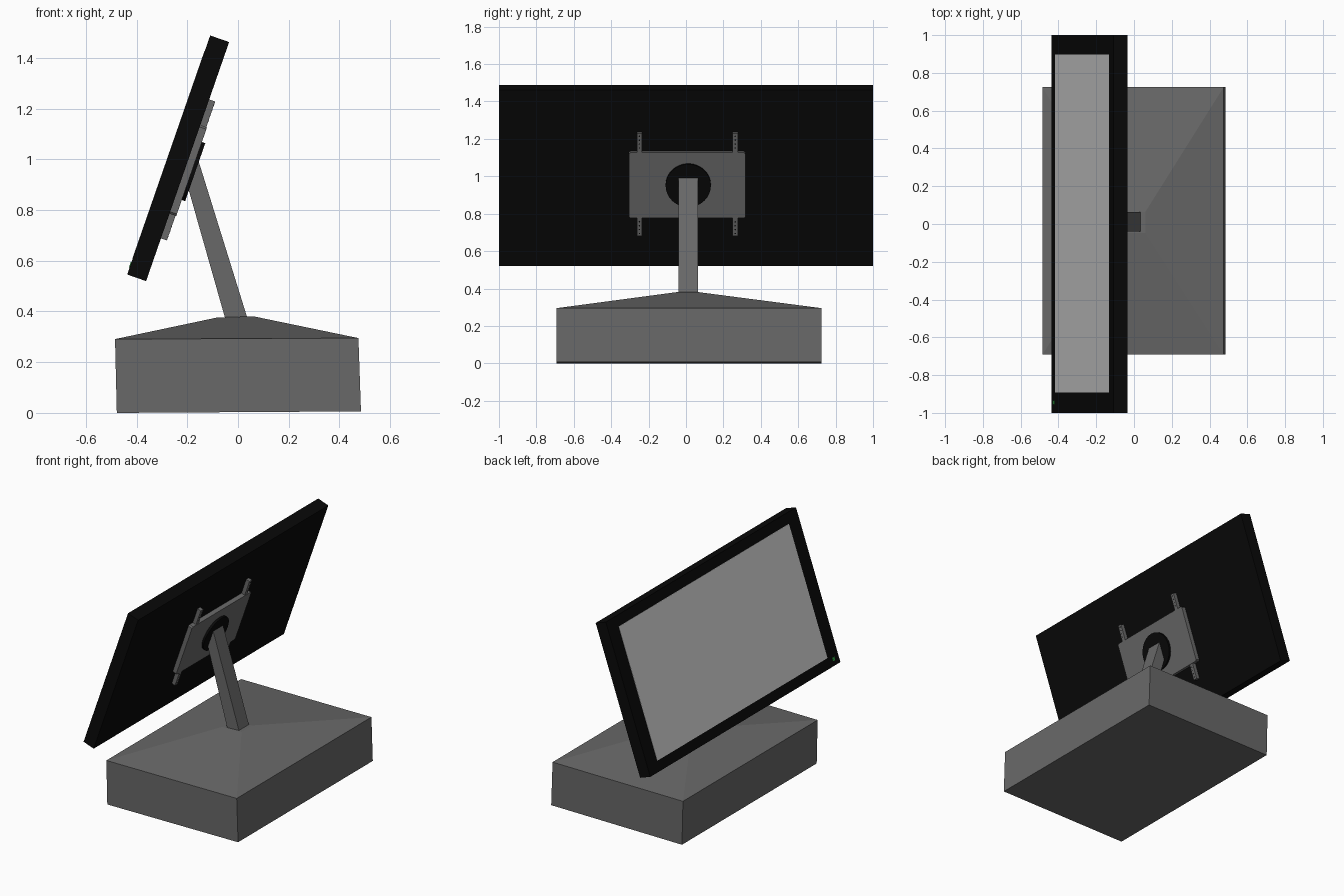
import bpy, bmesh, math
from mathutils import Matrix

if "Cube" in bpy.data.objects:
    bpy.data.objects.remove(bpy.data.objects["Cube"])

# Local frame of the tilted screen: x = out of the back, y = width, z = up the panel
TILT = Matrix.Translation((-0.1995, 0, 0.992)) @ Matrix.Rotation(math.radians(19.15), 4, 'Y')


def material(name, col):
    m = bpy.data.materials.new(name)
    m.diffuse_color = (*col, 1)
    m.use_nodes = True
    m.node_tree.nodes["Principled BSDF"].inputs["Base Color"].default_value = m.diffuse_color
    return m


BLACK = material("black_plastic", (0.0026, 0.0026, 0.0026))
STEEL = material("dark_grey_metal", (0.14, 0.14, 0.14))
GREEN = material("green_light", (0.03, 0.4, 0.06))


def finish(name, bm, matrix=None, mat=None):
    bmesh.ops.recalc_face_normals(bm, faces=bm.faces)
    if matrix is not None:
        bm.transform(matrix)
    me = bpy.data.meshes.new(name)
    bm.to_mesh(me)
    bm.free()
    ob = bpy.data.objects.new(name, me)
    bpy.context.collection.objects.link(ob)
    if mat:
        me.materials.append(mat)
    return ob


def loft(name, rings, matrix=None, mat=None):
    """Join rings of equal point count and cap both ends."""
    bm = bmesh.new()
    vs = [[bm.verts.new(p) for p in r] for r in rings]
    n = len(vs[0])
    for a, b in zip(vs, vs[1:]):
        for i in range(n):
            j = (i + 1) % n
            bm.faces.new((a[i], a[j], b[j], b[i]))
    bm.faces.new(vs[0])
    bm.faces.new(vs[-1])
    return finish(name, bm, matrix, mat)


def box(name, x, y, z, mat=None):
    ring = lambda h: [(x[0], y[0], h), (x[1], y[0], h), (x[1], y[1], h), (x[0], y[1], h)]
    return loft(name, [ring(z[0]), ring(z[1])], TILT, mat)


def disc(name, x, y, z, r, n, mat=None):
    ring = lambda d: [(d, y + r * math.cos(2 * math.pi * i / n),
                       z + r * math.sin(2 * math.pi * i / n)) for i in range(n)]
    return loft(name, [ring(x[0]), ring(x[1])], TILT, mat)


# Base: slightly leaning block with a low pyramid roof
def level(x0, z0, x1, z1, y0, y1):
    return [(x0, y0, z0), (x1, y0, z1), (x1, y1, z1), (x0, y1, z0)]


loft("base", [level(-0.478, 0.0, 0.485, 0.006, -0.692, 0.725),
              level(-0.485, 0.291, 0.475, 0.295, -0.692, 0.725),
              level(-0.083, 0.376, 0.06, 0.381, -0.048, 0.064)], None, STEEL)

# Leaning post, its top cut along the mounting disc
post = [(-0.051, 0.374), (0.037, 0.374), (-0.157, 0.998), (-0.196, 0.885)]
loft("post", [[(x, y, z) for x, z in post] for y in (-0.04, 0.064)], None, STEEL)

# Screen housing, display and status light
box("screen_housing", (-0.078, 0.001), (-1, 1), (-0.4995, 0.4985), BLACK)
box("display", (-0.0795, -0.07), (-0.893, 0.897), (-0.434, 0.432))
box("status_light", (-0.081, -0.07), (-0.955, -0.935), (-0.470, -0.448), GREEN)

# Mounting plate with clipped corners
y0, y1, z0, z1, c = -0.305, 0.318, -0.218, 0.152, 0.008
outline = [(y0 + c, z0), (y1 - c, z0), (y1, z0 + c), (y1, z1 - c),
           (y1 - c, z1), (y0 + c, z1), (y0, z1 - c), (y0, z0 + c)]
loft("mount_plate", [[(d, y, z) for y, z in outline] for d in (0, 0.029)], TILT, STEEL)

# Round hub
disc("mount_hub", (0.02, 0.043), 0.012, -0.030, 0.121, 32, BLACK)

# Vertical rails with screw holes at both ends
for side, y in (("left", -0.249), ("right", 0.263)):
    box(f"{side}_rail", (0, 0.026), (y - 0.014, y + 0.014), (-0.321, 0.259), STEEL)
    for k in range(4):
        for end, z in (("upper", 0.244 - k * 0.022), ("lower", -0.306 + k * 0.022)):
            disc(f"{side}_{end}_screw_hole_{k}", (0.02, 0.0265), y, z, 0.004, 8, BLACK)
